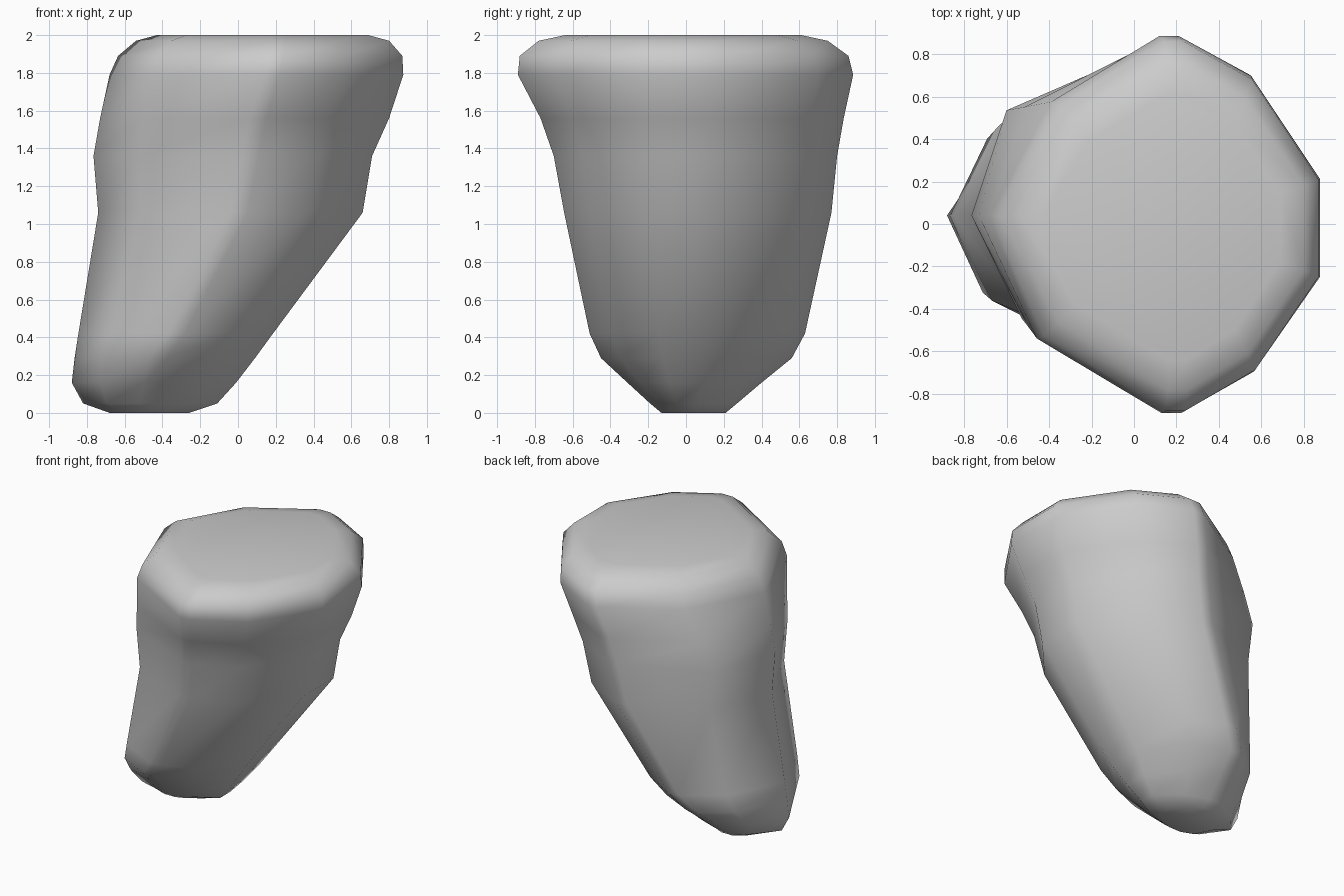
import bpy, bmesh

# Ring rows: z, x_left, x_ridge, x_right, y_front, y_back, back-left corner reach
RINGS = [
    (0.00, -0.68, -0.48, -0.26, -0.13, 0.21, 0.65),
    (0.05, -0.82, -0.48, -0.11, -0.19, 0.27, 0.63),
    (0.16, -0.88, -0.46, -0.01, -0.31, 0.40, 0.60),
    (0.29, -0.865, -0.43, 0.09, -0.45, 0.56, 0.60),
    (0.42, -0.845, -0.33, 0.185, -0.51, 0.63, 0.62),
    (1.06, -0.74, 0.00, 0.66, -0.645, 0.77, 0.77),
    (1.36, -0.765, 0.06, 0.71, -0.70, 0.80, 0.80),
    (1.56, -0.73, 0.10, 0.80, -0.77, 0.835, 0.74),
    (1.79, -0.68, 0.17, 0.875, -0.89, 0.885, 0.66),
    (1.89, -0.635, 0.19, 0.87, -0.88, 0.86, 0.66),
    (1.97, -0.54, 0.20, 0.80, -0.78, 0.75, 0.66),
    (2.00, -0.43, 0.20, 0.69, -0.64, 0.61, 0.66),
]


def ring_points(z, xl, xr, xm, yf, yb, reach):
    t = z / 2
    right, left = xm - xr, xl - xr
    front_y = 0.74 - 0.15 * t
    back_y = 0.73 - 0.09 * t
    return [
        (xr - 0.04, yf, z), (xr + 0.05, yf, z),
        (xr + 0.56 * right, yf * 0.78, z),
        (xm, yf * 0.28, z), (xm, yb * 0.24, z),
        (xr + 0.54 * right, yb * 0.79, z),
        (xr + 0.04, yb, z), (xr - 0.05, yb, z),
        (xr + reach * left, yb * back_y, z),
        (xl, 0.04, z),
        (xr + (0.63 + 0.12 * t) * left, yf * front_y, z),
    ]


# Leaning boulder: faceted rings bridged into one closed skin
bm = bmesh.new()
loops = [[bm.verts.new(p) for p in ring_points(*r)] for r in RINGS]
for lower, upper in zip(loops, loops[1:]):
    for i in range(len(lower)):
        j = (i + 1) % len(lower)
        bm.faces.new((lower[i], lower[j], upper[j], upper[i]))
bm.faces.new(loops[0][::-1])
bm.faces.new(loops[-1])
bmesh.ops.recalc_face_normals(bm, faces=bm.faces[:])
for f in bm.faces:
    f.smooth = True

mesh = bpy.data.meshes.new("leaning_boulder")
bm.to_mesh(mesh)
bm.free()
boulder = bpy.data.objects.new("leaning_boulder", mesh)
bpy.context.collection.objects.link(boulder)
